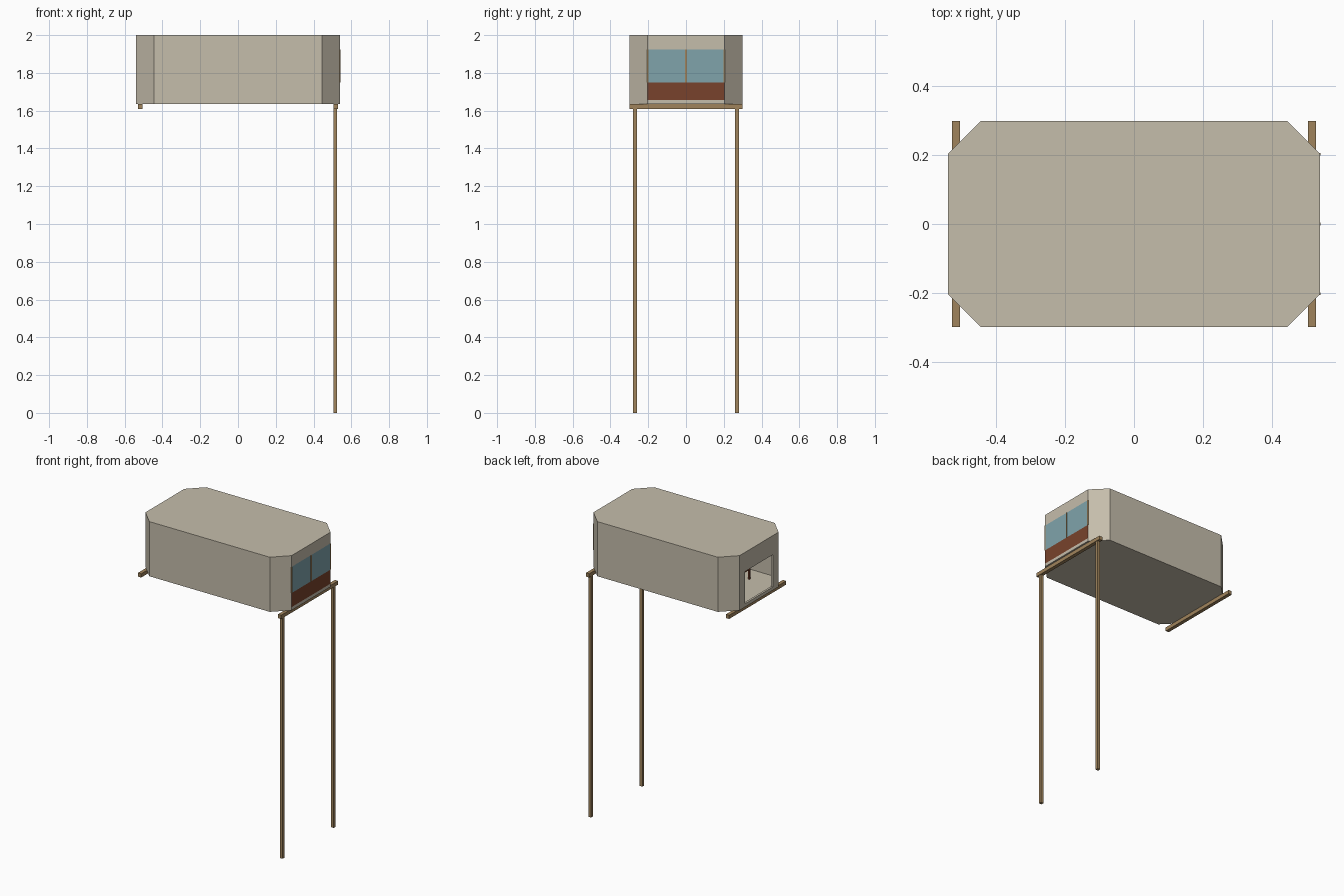
import bpy, bmesh
from mathutils import Vector

if "Cube" in bpy.data.objects:
    bpy.data.objects.remove(bpy.data.objects["Cube"])


def material(name, rgb):
    m = bpy.data.materials.new(name)
    m.diffuse_color = (*rgb, 1)
    m.use_nodes = True
    m.node_tree.nodes["Principled BSDF"].inputs["Base Color"].default_value = m.diffuse_color
    return m


TAN = material("tan_wall", (0.56, 0.51, 0.41))
WOOD = material("timber", (0.35, 0.23, 0.107))
GLASS = material("window_blue", (0.215, 0.37, 0.41))
BROWN = material("red_brown", (0.19, 0.055, 0.025))

HX, HY, CUT = 0.54, 0.30, 0.095       # cabin half sizes and corner cut
FLOOR, FLOOR_TOP, ROOF_LOW, TOP = 1.635, 1.65, 1.988, 2.0
WALL = 0.014


def octagon(t=0.0):
    """Cut-corner outline, inset by t with mitred corners."""
    x, y = HX - t, HY - t
    a, b = HX - CUT - 0.414 * t, HY - CUT - 0.414 * t
    return [Vector(p) for p in ((-a, -y), (a, -y), (x, -b), (x, b),
                                (a, y), (-a, y), (-x, b), (-x, -b))]


def prism(name, outline, z0, z1, mat):
    bm = bmesh.new()
    low = [bm.verts.new((p[0], p[1], z0)) for p in outline]
    high = [bm.verts.new((p[0], p[1], z1)) for p in outline]
    bm.faces.new(low)
    bm.faces.new(high)
    n = len(low)
    for i in range(n):
        j = (i + 1) % n
        bm.faces.new((low[i], low[j], high[j], high[i]))
    bmesh.ops.recalc_face_normals(bm, faces=bm.faces)
    me = bpy.data.meshes.new(name)
    bm.to_mesh(me)
    bm.free()
    me.materials.append(mat)
    ob = bpy.data.objects.new(name, me)
    bpy.context.collection.objects.link(ob)
    return ob


def box(name, x0, x1, y0, y1, z0, z1, mat):
    return prism(name, [(x0, y0), (x1, y0), (x1, y1), (x0, y1)], z0, z1, mat)


OUTER, INNER = octagon(), octagon(WALL)


def panel(name, side, z0=FLOOR_TOP, z1=ROOF_LOW, mat=TAN, u0=0.0, u1=1.0):
    """Wall panel along one side of the outline, from u0 to u1 of its length."""
    a, b = OUTER[side], OUTER[(side + 1) % 8]
    c, d = INNER[side], INNER[(side + 1) % 8]
    prism(name, [a.lerp(b, u0), a.lerp(b, u1), c.lerp(d, u1), c.lerp(d, u0)],
          z0, z1, mat)


# Cabin floor, roof, long walls and corner walls
prism("floor", OUTER, FLOOR, FLOOR_TOP, TAN)
prism("roof", OUTER, ROOF_LOW, TOP, TAN)
for side, name in ((0, "front_wall"), (4, "back_wall"), (1, "corner_wall_fr"),
                   (3, "corner_wall_br"), (5, "corner_wall_bl"), (7, "corner_wall_fl")):
    panel(name, side)

# Window end: sill, lower board, two panes and header
panel("window_sill", 2, FLOOR_TOP, 1.656, TAN)
panel("lower_board", 2, 1.656, 1.75, BROWN)
panel("left_pane", 2, 1.75, 1.925, GLASS, 0, 0.5)
panel("right_pane", 2, 1.75, 1.925, GLASS, 0.5, 1)
panel("window_header", 2, 1.925, ROOF_LOW, TAN)
for i, y in enumerate((-0.203, 0, 0.203)):
    box(f"window_bar_{i}", HX - WALL - 0.002, HX + 0.002, y - 0.004, y + 0.004,
        1.75, 1.925, WOOD)

# Entrance end: open doorway framed by jambs, threshold and header
panel("door_jamb_back", 6, u1=0.14)
panel("door_jamb_front", 6, u0=0.86)
panel("door_header", 6, 1.872, ROOF_LOW, TAN, 0.14, 0.86)
panel("door_threshold", 6, FLOOR_TOP, 1.657, TAN, 0.14, 0.86)

# Support beams under both ends, posts under the window end
for x, name in ((-0.517, "entrance_beam"), (0.517, "window_beam")):
    box(name, x - 0.012, x + 0.012, -HY, HY, 1.61, FLOOR, WOOD)
for y, name in ((-0.27, "front_post"), (0.27, "back_post")):
    box(name, 0.505, 0.525, y - 0.01, y + 0.01, 0, 1.61, WOOD)

# Small seat inside the cabin
CX, CY, S = -0.31, -0.13, 0.045
box("seat", CX - S, CX + S, CY - S, CY + S, 1.715, 1.727, BROWN)
box("seat_back", CX + S - 0.01, CX + S, CY - S, CY + S, 1.75, 1.80, BROWN)
for sx in (-1, 1):
    for sy in (-1, 1):
        x, y = CX + sx * (S - 0.006), CY + sy * (S - 0.006)
        box(f"seat_leg_{sx}_{sy}", x - 0.006, x + 0.006, y - 0.006, y + 0.006,
            FLOOR_TOP, 1.715 if sx < 0 else 1.75, BROWN)
